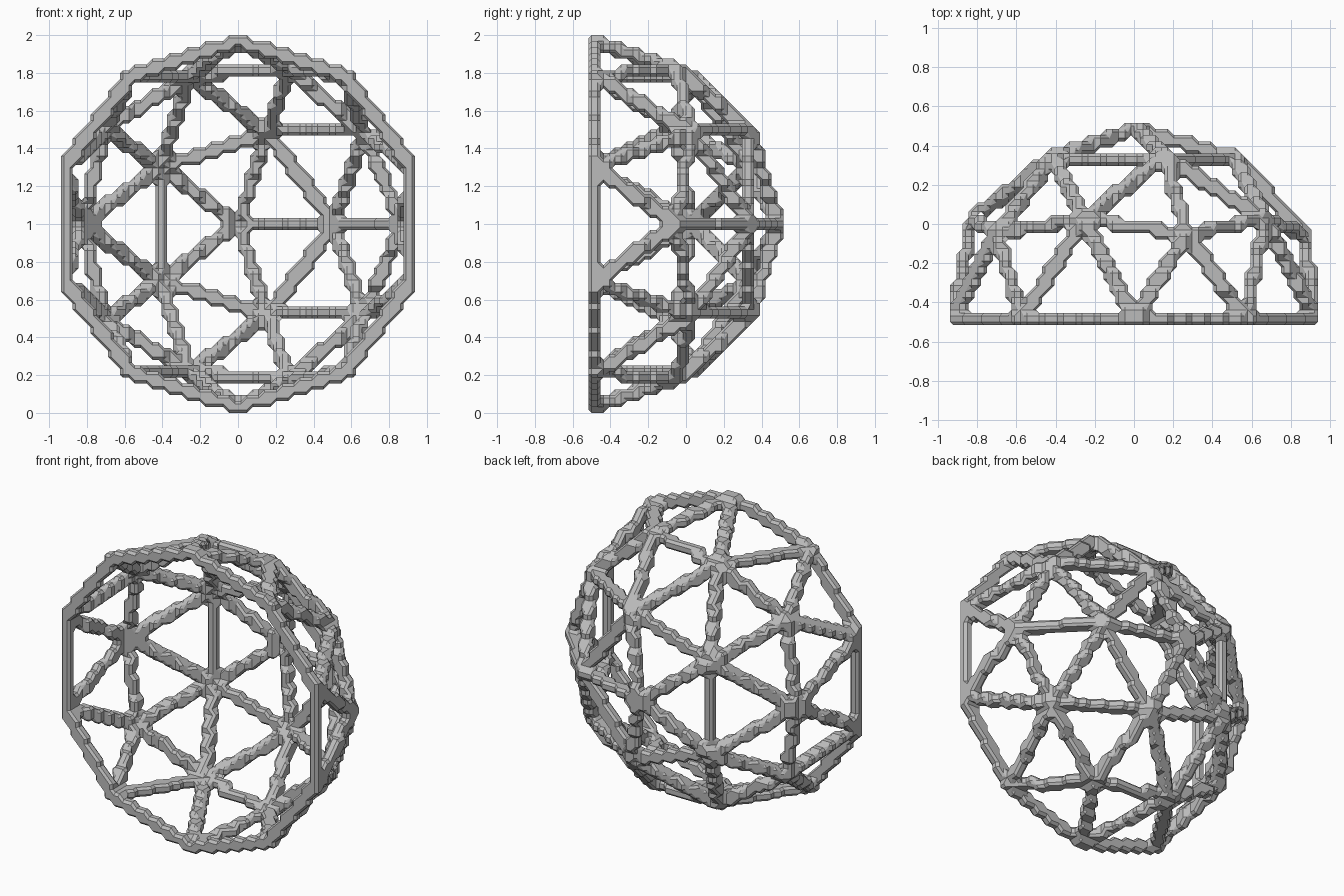
import bpy
import bmesh
from math import sin, cos, radians, floor, atan
from itertools import product
from mathutils import Vector

cube = bpy.data.objects.get("Cube")
if cube:
    bpy.data.objects.remove(cube, do_unlink=True)

STEP = 1 / 32          # grid spacing of the stepped surface
RADIUS = 31            # dome radius in grid steps
BASE_Y = -15.5         # base plane in grid steps

grey = bpy.data.materials.new("grey")
grey.use_nodes = True
grey.diffuse_color = (0.5, 0.5, 0.5, 1)
grey.node_tree.nodes["Principled BSDF"].inputs["Base Color"].default_value = (0.5, 0.5, 0.5, 1)


# Dome nodes: rings of hubs around the pole, which points to the back
def hub(polar, turn):
    r = RADIUS * sin(polar)
    return Vector((r * cos(radians(turn)),
                   BASE_Y + RADIUS * cos(polar),
                   r * sin(radians(turn))))


main_angle = atan(2)
mid_angle = atan((1 + 5 ** 0.5) / 2)
pole = hub(0, 0)
inner = [hub(main_angle / 2, 72 * k) for k in range(5)]
main = [hub(main_angle, 72 * k) for k in range(5)]
mid = [hub(mid_angle, 72 * k + 36) for k in range(5)]
base = [hub(radians(90), 36 * k + 18) for k in range(10)]

# Struts between the hubs
struts = [(base[k], base[k - 1]) for k in range(10)]
for k in range(5):
    struts += [(pole, inner[k]), (inner[k], inner[k - 1]), (inner[k], main[k])]
    for m in (mid[k], mid[k - 1]):
        struts += [(inner[k], m), (main[k], m)]
    struts += [(main[k], base[2 * k]), (main[k], base[2 * k - 1]),
               (mid[k], base[2 * k]), (mid[k], base[2 * k + 1])]

# Sweep a small cubic brush along every strut
corners = list(product((0, 1), repeat=3))
shift = Vector((0.5, 0, 0.5))
filled = set()
for a, b in struts:
    count = int((b - a).length * 4)
    for i in range(count + 1):
        p = a.lerp(b, i / count) + shift
        x, y, z = (floor(c + 1e-6) for c in p)
        filled.update((x + i, y + j, z + k) for i, j, k in corners)


def linked(group):
    """Split cell corners into groups joined along cell edges."""
    left = set(group)
    while left:
        part, queue = set(), [left.pop()]
        while queue:
            c = queue.pop()
            part.add(c)
            near = {d for d in left if sum(u != v for u, v in zip(c, d)) == 1}
            left -= near
            queue += near
        yield part


def chamfer_patch(inside):
    """Chamfered surface of one grid cell, in half steps."""
    patch = []
    for part in linked(inside):
        points = {tuple(2 * v for v in c) for c in part}
        for c in part:
            for axis in range(3):
                d = list(c)
                d[axis] = 1 - d[axis]
                if tuple(d) not in inside:
                    points.add(tuple(u + v for u, v in zip(c, d)))
        bm = bmesh.new()
        verts = [bm.verts.new(p) for p in sorted(points)]
        centre = sum((v.co for v in verts), Vector()) / len(verts)
        bmesh.ops.convex_hull(bm, input=verts)
        for f in bm.faces:
            cos_ = [tuple(round(c) for c in v.co) for v in f.verts]
            on_wall = any(len({c[i] for c in cos_}) == 1 and cos_[0][i] != 1
                          for i in range(3))
            if on_wall:
                continue
            f.normal_update()
            if f.normal.dot(f.calc_center_median() - centre) < 0:
                cos_.reverse()
            patch.append(cos_)
        bm.free()
    return patch


# Assemble the stepped skin from cached cell patches
cells = {(x - i, y - j, z - k) for x, y, z in filled for i, j, k in corners}
patches, index, faces = {}, {}, []
for cell in sorted(cells):
    inside = frozenset(c for c in corners
                       if tuple(u + v for u, v in zip(cell, c)) in filled)
    if len(inside) == 8:
        continue
    if inside not in patches:
        patches[inside] = chamfer_patch(inside)
    for tri in patches[inside]:
        keys = [tuple(2 * u + v for u, v in zip(cell, p)) for p in tri]
        faces.append([index.setdefault(key, len(index)) for key in keys])

lift = Vector((0, 0, 1))
points = [(Vector(key) / 2 - shift) * STEP + lift for key in index]
mesh = bpy.data.meshes.new("dome_frame")
mesh.from_pydata(points, [], faces)
mesh.materials.append(grey)
mesh.validate()
mesh.update()

# Merge flat neighbouring triangles into clean facets
bm = bmesh.new()
bm.from_mesh(mesh)
bmesh.ops.dissolve_limit(bm, angle_limit=radians(0.5),
                         verts=bm.verts, edges=bm.edges)
bm.to_mesh(mesh)
bm.free()

frame = bpy.data.objects.new("dome_frame", mesh)
bpy.context.collection.objects.link(frame)
